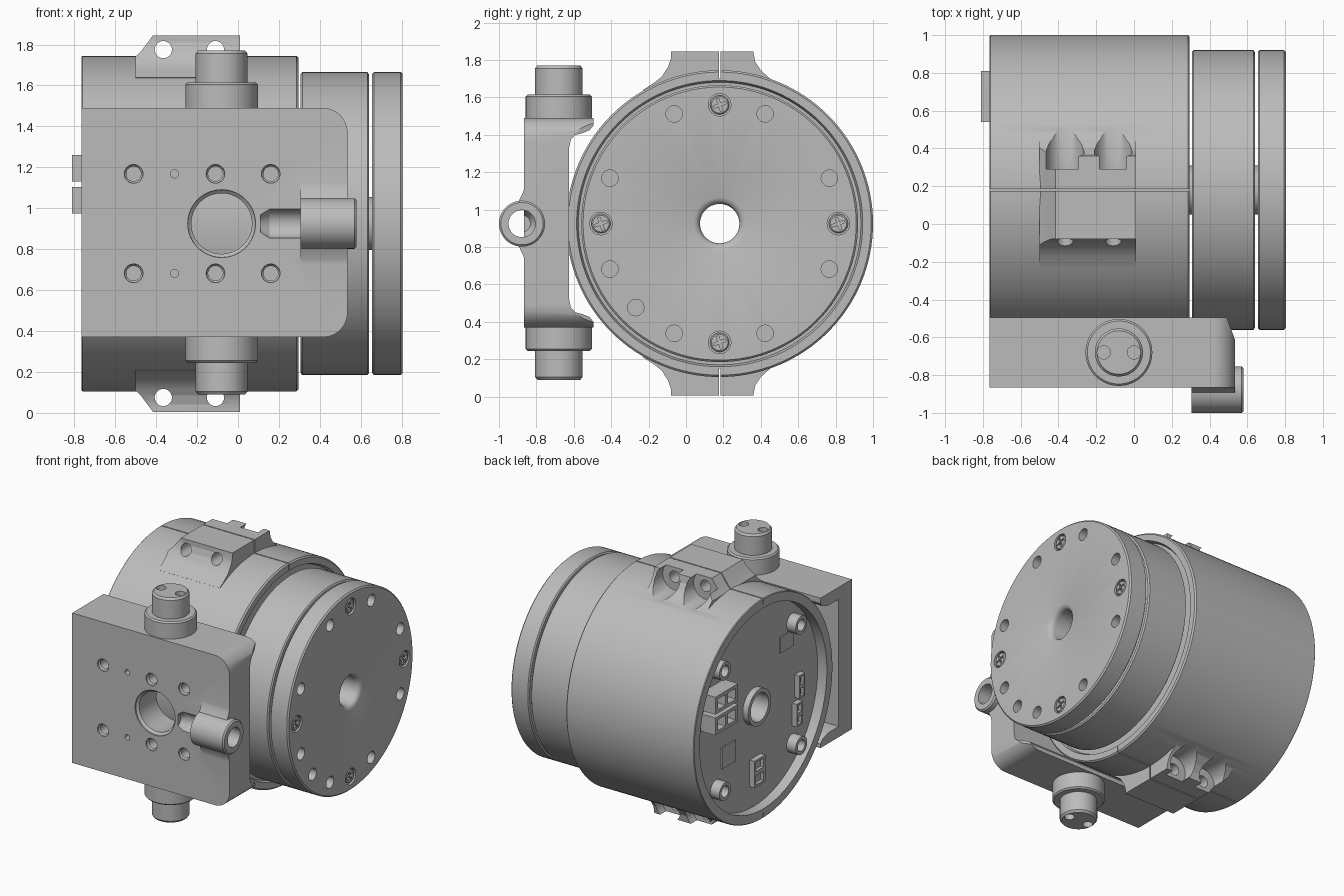
import bpy, bmesh
from math import sin, cos, pi, radians

if "Cube" in bpy.data.objects:
    bpy.data.objects.remove(bpy.data.objects["Cube"])

grey = bpy.data.materials.new("machined_grey")
grey.use_nodes = True
grey.diffuse_color = (0.5, 0.5, 0.5, 1)
grey.node_tree.nodes["Principled BSDF"].inputs["Base Color"].default_value = (0.5, 0.5, 0.5, 1)

CY, CZ = 0.18, 0.925  # main axis, running along x
PY = -0.68            # knob axis depth
KX = -0.08            # knob and window position
parts = []


def place(axis, p, q, d):
    return {"x": (d, p, q), "y": (p, d, q), "z": (p, q, d)}[axis]


def finish(name, bm):
    bmesh.ops.recalc_face_normals(bm, faces=bm.faces)
    mesh = bpy.data.meshes.new(name)
    bm.to_mesh(mesh)
    bm.free()
    ob = bpy.data.objects.new(name, mesh)
    bpy.context.collection.objects.link(ob)
    parts.append(ob)
    return ob


def rings_to_mesh(name, rings, loop=False):
    """Skin a row of equal rings, capped at the ends or closed in a loop."""
    bm = bmesh.new()
    rows = [[bm.verts.new(c) for c in ring] for ring in rings]
    n = len(rows[0])
    for i in range(len(rows) if loop else len(rows) - 1):
        a, b = rows[i], rows[(i + 1) % len(rows)]
        for k in range(n):
            bm.faces.new((a[k], a[(k + 1) % n], b[(k + 1) % n], b[k]))
    if not loop:
        bm.faces.new(rows[0])
        bm.faces.new(rows[-1])
    return finish(name, bm)


def prism(name, pts, axis, a, b):
    return rings_to_mesh(name, [[place(axis, p, q, d) for p, q in pts] for d in (a, b)])


def arc(p, q, r, start=0, end=360, n=48):
    full = end - start == 360
    steps = n if full else n + 1
    return [(p + r * cos(radians(start + (end - start) * i / n)),
             q + r * sin(radians(start + (end - start) * i / n))) for i in range(steps)]


def rod(name, axis, p, q, profile, n=48):
    """Solid round part from (depth, radius) pairs."""
    return rings_to_mesh(name, [[place(axis, *c, d) for c in arc(p, q, r, n=n)] for d, r in profile])


def lathe(name, profile, n=128):
    """Hollow round part about the main axis from a closed (x, radius) loop."""
    return rings_to_mesh(name, [[(x, *c) for c in arc(CY, CZ, r, n=n)] for x, r in profile], True)


def box(name, x0, x1, y0, y1, z0, z1):
    return prism(name, [(x0, y0), (x1, y0), (x1, y1), (x0, y1)], "z", z0, z1)


def boolean(ob, other, op="DIFFERENCE"):
    mod = ob.modifiers.new("bool", "BOOLEAN")
    mod.operation, mod.object, mod.solver = op, other, "EXACT"
    bpy.context.view_layer.objects.active = ob
    bpy.ops.object.modifier_apply(modifier=mod.name)
    parts.remove(other)
    bpy.data.objects.remove(other)


def flip(pts, on):
    return [(p, 2 * CZ - q if on else q) for p, q in pts]


# Housing: outer shell, rear board floor, centre collar and front lip
housing = lathe("housing", [
    (-0.765, 0.75), (-0.765, 0.815), (-0.76, 0.82), (0.285, 0.82), (0.295, 0.81),
    (0.295, 0.765), (0.27, 0.755), (0.27, 0.105), (-0.735, 0.105), (-0.735, 0.135),
    (-0.69, 0.135), (-0.69, 0.75)])

# Clamp ears above and below, with bolt holes, counterbores and split line
ear_shape = [(-0.08, 1.845), (-0.08, 1.81), (-0.095, 1.765), (-0.13, 1.71), (-0.175, 1.675),
             (-0.23, 1.64), (-0.1, 1.55), (0.4, 1.55), (0.52, 1.655), (0.45, 1.7),
             (0.4, 1.745), (0.37, 1.79), (0.36, 1.845)]
ear_corner = [(-0.6, 1.9), (-0.415, 1.9), (-0.415, 1.845), (-0.475, 1.765), (-0.5, 1.74), (-0.6, 1.74)]
for low in (False, True):
    ear = prism("clamp_ear", flip(ear_shape, low), "x", -0.5, 0.01)
    boolean(ear, prism("cut", flip(ear_corner, low), "y", -0.5, 1))
    boolean(housing, ear, "UNION")
    z = 2 * CZ - 1.775 if low else 1.775
    for x in (-0.365, -0.11):
        boolean(housing, rod("cut", "y", x, z, [(-0.5, 0.042), (0.4, 0.042)], 32))
        boolean(housing, rod("cut", "y", x, z, [(0.29, 0.1), (0.75, 0.1)]))
    z0, z1 = (-0.1, 0.15) if low else (1.7, 1.95)
    boolean(housing, box("cut", -0.9, 0.4, CY - 0.004, CY + 0.004, z0, z1))

# Turning head: two discs on a hollow hub
head = lathe("rotating_head", [
    (0.26, 0.105), (0.26, 0.13), (0.306, 0.13), (0.306, 0.73), (0.314, 0.74), (0.632, 0.74),
    (0.64, 0.73), (0.64, 0.13), (0.656, 0.13), (0.656, 0.73), (0.664, 0.74), (0.795, 0.74),
    (0.805, 0.73), (0.805, 0.14), (0.798, 0.122), (0.785, 0.11), (0.765, 0.105)])
holes = [a for a in range(0, 360, 45)]
for a in [h + 22.5 for h in holes] + [225]:
    t = radians(a)
    boolean(head, rod("cut", "x", CY + 0.635 * cos(t), CZ + 0.635 * sin(t),
                      [(0.74, 0.044), (0.83, 0.044)], 32))
for a in holes[::2]:
    t = radians(a)
    y, z = CY + 0.635 * cos(t), CZ + 0.635 * sin(t)
    boolean(head, rod("cut", "x", y, z, [(0.77, 0.06), (0.83, 0.06)], 32))
    screw = rod("head_screw", "x", y, z, [(0.765, 0.051), (0.797, 0.051), (0.803, 0.044)], 32)
    for turn in (20, 110):
        u, v = cos(radians(turn)), sin(radians(turn))
        bar = [(y + s * u - w * v, z + s * v + w * u) for s, w in
               ((-0.035, -0.007), (0.035, -0.007), (0.035, 0.007), (-0.035, 0.007))]
        boolean(screw, prism("cut", bar, "x", 0.785, 0.83))

# Mounting bracket: rounded plate with lips that hug the housing
plate = [(-0.765, 0.37)] + arc(0.415, 0.49, 0.12, -90, 0, 12) + arc(0.415, 1.37, 0.12, 0, 90, 12) + [(-0.765, 1.49)]
bracket = prism("mounting_bracket", plate, "y", -0.865, -0.495)
lip = [(-0.44, 1.455), (-0.495, 1.45), (-0.515, 1.425), (-0.55, 1.41), (-0.59, 1.4), (-0.615, 1.375), (-0.625, 1.33)]
boolean(bracket, prism("cut", lip + flip(lip, True)[::-1], "x", -0.9, 0.7))
boolean(bracket, prism("cut", [(0.537, -0.62), (0.49, -0.49), (0.49, -0.4), (0.7, -0.4), (0.7, -0.62)], "z", 0, 2))
boolean(bracket, box("cut", -0.9, -0.35, -0.71, -0.4, 0.45, 1.4))

# Locking bolt boss, blended into the plate
blend = [(-0.8, 1.14), (-0.863, 1.14), (-0.868, 1.1), (-0.885, 1.065)]
boss = blend + arc(-0.877, CZ, 0.123, 90, 270, 24)[1:-1][0:] + flip(blend, True)[::-1]
boolean(bracket, prism("boss", boss, "x", 0.305, 0.535), "UNION")
boolean(bracket, rod("boss_end", "x", -0.877, CZ, [(0.4, 0.123), (0.57, 0.123), (0.58, 0.113)]), "UNION")
boolean(bracket, rod("cut", "x", -0.877, CZ, [(0.11, 0.045), (0.155, 0.072), (0.7, 0.072)]))

# Front window, screw holes and pin holes
boolean(bracket, rod("cut", "y", KX, CZ, [(-0.9, 0.168), (-0.855, 0.165), (-0.84, 0.148), (-0.55, 0.148)], 64))
for z in (0.682, 1.168):
    for x in (-0.51, -0.11, 0.16):
        boolean(bracket, rod("cut", "y", x, z, [(-0.9, 0.048), (-0.855, 0.045), (-0.845, 0.036), (-0.73, 0.036)], 32))
    boolean(bracket, rod("cut", "y", -0.31, z, [(-0.9, 0.02), (-0.8, 0.02)], 16))

# Pivot knobs above and below the bracket
for low in (False, True):
    h = lambda z: 2 * CZ - 0.01 + 0.02 - z if low else z
    knob = rod("lower_knob" if low else "upper_knob", "z", KX, PY, [
        (h(1.47), 0.177), (h(1.605), 0.177), (h(1.615), 0.167), (h(1.615), 0.127),
        (h(1.755), 0.127), (h(1.77), 0.115)], 64)
    for x in (KX - 0.08, KX + 0.08):
        boolean(knob, rod("cut", "z", x, PY, [(h(1.68), 0.035), (h(1.8), 0.035)], 24))

# Rear posts with screw holes
for y in (CY - 0.45, CY + 0.45):
    for z in (CZ - 0.45, CZ + 0.45):
        post = rod("rear_post", "x", y, z, [(-0.765, 0.068), (-0.68, 0.068)], 32)
        boolean(post, rod("cut", "x", y, z, [(-0.8, 0.042), (-0.705, 0.042)], 32))

# Power sockets, open at the rear
for z in (0.975, 1.13):
    socket = box("power_socket", -0.81, -0.68, 0.54, 0.81, z, z + 0.13)
    for y in (0.57, 0.69):
        boolean(socket, box("cut", -0.9, -0.73, y, y + 0.09, z + 0.025, z + 0.105))

# Small board sockets and chips
for y, z, w, h in ((-0.33, 0.89, 0.07, 0.17), (-0.3, 0.69, 0.07, 0.17), (0.17, 0.44, 0.13, 0.2)):
    socket = box("signal_socket", -0.73, -0.68, y - w / 2, y + w / 2, z - h / 2, z + h / 2)
    for s in (-1, 1):
        m = z + s * h / 4
        boolean(socket, box("cut", -0.8, -0.705, y - w / 3, y + w / 3, m - h / 6, m + h / 6))
box("board_chip", -0.699, -0.68, 0.41, 0.57, 0.6, 0.76)
box("board_label", -0.696, -0.68, -0.28, -0.12, 1.2, 1.32)

for ob in parts:
    ob.data.materials.clear()
    ob.data.materials.append(grey)
    bpy.ops.object.select_all(action="DESELECT")
    ob.select_set(True)
    bpy.context.view_layer.objects.active = ob
    bpy.ops.object.shade_smooth_by_angle(angle=radians(30))
